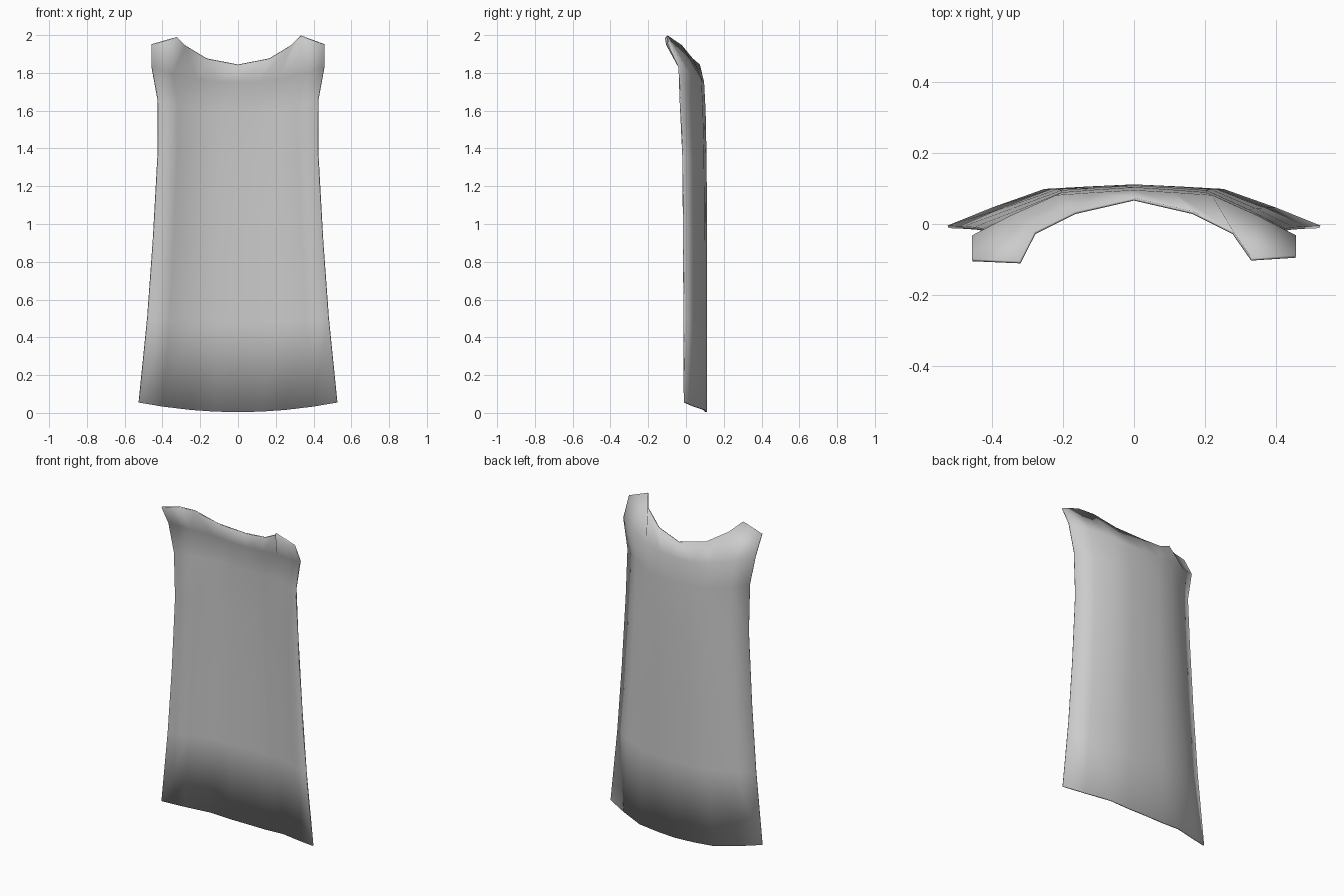
import bpy

cube = bpy.data.objects.get("Cube")
if cube:
    bpy.data.objects.remove(cube, do_unlink=True)

cloth = bpy.data.materials.new("grey_cloth")
cloth.use_nodes = True
GREY = (0.6, 0.6, 0.6, 1)
cloth.diffuse_color = GREY
cloth.node_tree.nodes["Principled BSDF"].inputs["Base Color"].default_value = GREY

# Curved cross-section: share of half width, share of forward sweep
SECTION = [(0, 0), (0.24, 0.05), (0.48, 0.11), (0.76, 0.56), (1, 1)]

# Rows up the cape: half width, back y, side y, centre z, side z
ROWS = [
    (0.525, 0.108, -0.008, 0.004, 0.055),
    (0.48, 0.108, -0.01, 0.48, 0.5),
    (0.45, 0.108, -0.012, 0.9, 0.91),
    (0.425, 0.105, -0.016, 1.35, 1.36),
    (0.423, 0.1, -0.03, 1.6, 1.65),
    (0.457, 0.092, -0.036, 1.75, 1.83),
]

# Neckline and shoulder flap, from the centre outwards
NECK = [(0, 0.07, 1.843), (0.165, 0.032, 1.875), (0.28, -0.025, 1.945),
        (0.332, -0.1, 1.996), (0.457, -0.092, 1.95)]


def both_sides(half):
    """Mirror a half row about the centre line."""
    return [(-x, y, z) for x, y, z in reversed(half[1:])] + half


rows = []
for width, back, side, low, high in ROWS:
    half = [(width * u, back + (side - back) * v, low + (high - low) * u * u)
            for u, v in SECTION]
    rows.append(both_sides(half))

# The right flap sits a little further forward
neck = both_sides(NECK)
neck[0] = (neck[0][0], neck[0][1] - 0.01, neck[0][2])
neck[1] = (neck[1][0] + 0.01, neck[1][1] - 0.008, neck[1][2] - 0.008)
rows.append(neck)

# Join neighbouring rows into the cloth surface
n = len(neck)
verts = [p for row in rows for p in row]
faces = [(r * n + c, r * n + c + 1, (r + 1) * n + c + 1, (r + 1) * n + c)
         for r in range(len(rows) - 1) for c in range(n - 1)]
mesh = bpy.data.meshes.new("cape")
mesh.from_pydata(verts, [], faces)
mesh.materials.append(cloth)
mesh.shade_smooth()

cape = bpy.data.objects.new("cape", mesh)
bpy.context.collection.objects.link(cape)

# Thin cloth thickness with soft rims
thickness = cape.modifiers.new("thickness", "SOLIDIFY")
thickness.thickness = 0.008
thickness.offset = 0
